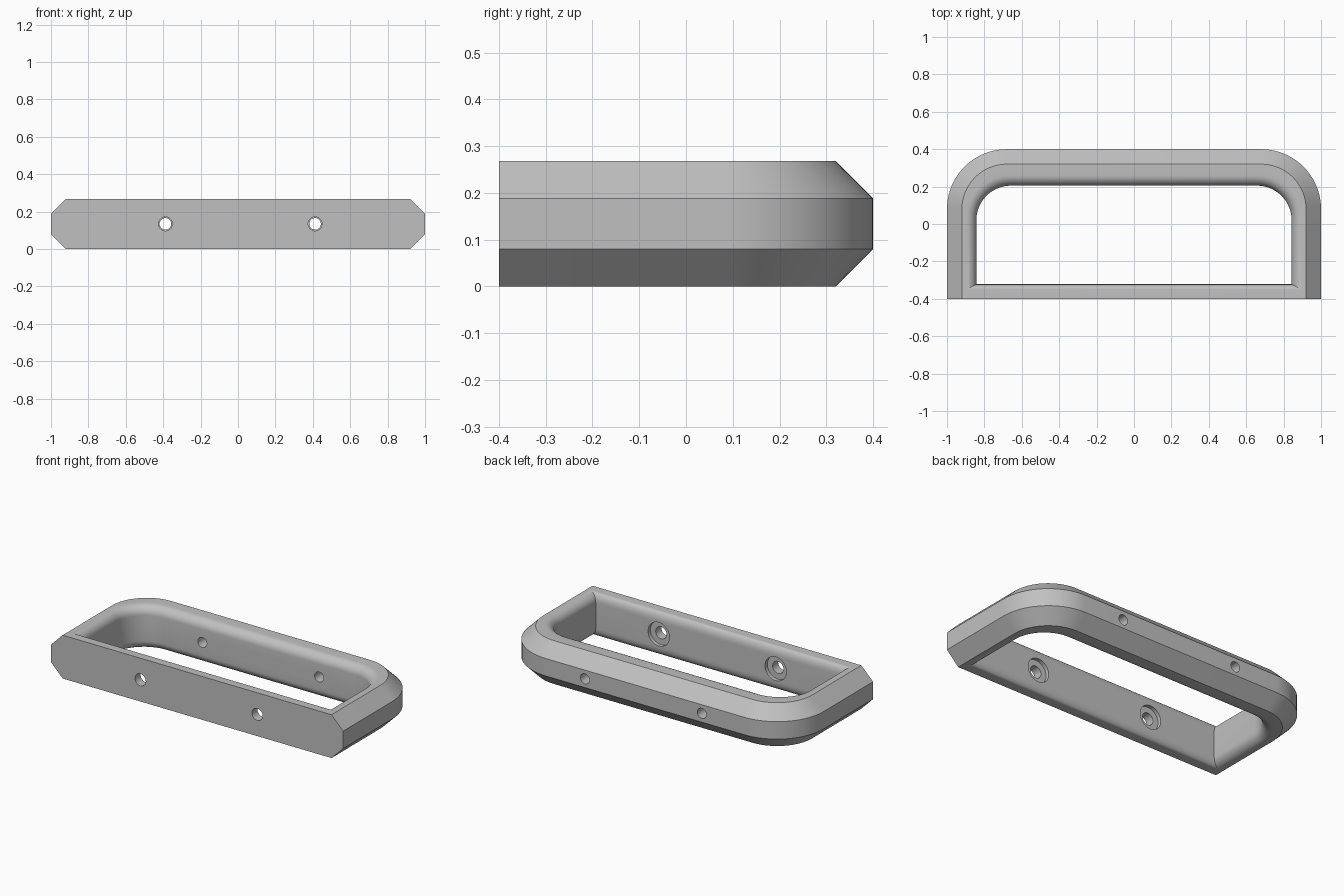
import bpy, bmesh, math
from mathutils import Matrix

HEIGHT = 0.268
CHAMFER = 0.08
FILLET = 0.055
PLATE_FILLET = 0.03
ARC_STEPS = 20

cube = bpy.data.objects.get("Cube")
if cube:
    bpy.data.objects.remove(cube, do_unlink=True)

grey = bpy.data.materials.new("plain_grey")
grey.use_nodes = True
grey.diffuse_color = (0.53, 0.53, 0.53, 1)
grey.node_tree.nodes["Principled BSDF"].inputs["Base Color"].default_value = grey.diffuse_color


def d_outline(half, front, back, radius):
    """Flat front corners, rounded back corners, counter-clockwise."""
    pts = [(-half, front), (half, front)]
    for side in (0, 1):
        cx = (half - radius) * (1 - 2 * side)
        for i in range(ARC_STEPS + 1):
            a = math.pi / 2 * (side + i / ARC_STEPS)
            pts.append((cx + radius * math.cos(a), back - radius + radius * math.sin(a)))
    return pts


def make_object(name, bm):
    bmesh.ops.recalc_face_normals(bm, faces=bm.faces)
    mesh = bpy.data.meshes.new(name)
    bm.to_mesh(mesh)
    bm.free()
    mesh.materials.append(grey)
    obj = bpy.data.objects.new(name, mesh)
    bpy.context.collection.objects.link(obj)
    return obj


def loft(name, levels):
    """Solid skinned through (z, outline) levels."""
    bm = bmesh.new()
    rings = [[bm.verts.new((x, y, z)) for x, y in outline] for z, outline in levels]
    for low, high in zip(rings, rings[1:]):
        n = len(low)
        for i in range(n):
            j = (i + 1) % n
            bm.faces.new((low[i], low[j], high[j], high[i]))
    bm.faces.new(rings[0])
    bm.faces.new(rings[-1])
    return make_object(name, bm)


def hole_cutter(name, x, radius, y0, y1):
    bm = bmesh.new()
    place = Matrix.Translation((x, (y0 + y1) / 2, HEIGHT / 2)) @ Matrix.Rotation(math.pi / 2, 4, 'X')
    bmesh.ops.create_cone(bm, cap_ends=True, segments=40, radius1=radius,
                          radius2=radius, depth=y1 - y0, matrix=place)
    return make_object(name, bm)


# Outer body with chamfered sides and back
def body(inset):
    return d_outline(1 - inset, -0.4, 0.4 - inset, 0.32 - inset)


frame = loft("handle_frame", [(0, body(CHAMFER)), (CHAMFER, body(0)),
                              (HEIGHT - CHAMFER, body(0)), (HEIGHT, body(CHAMFER))])


# Opening that flares out to round the inner edges
def opening(t):
    return d_outline(0.843 + FILLET * t, -0.322 - PLATE_FILLET * t,
                     0.205 + FILLET * t, 0.185 + FILLET * t)


levels = [(-0.05, opening(1))]
steps = 8
for i in range(steps + 1):
    a = math.pi / 2 * i / steps
    levels.append((FILLET * (1 - math.cos(a)), opening(1 - math.sin(a))))
levels += [(HEIGHT - z, outline) for z, outline in reversed(levels)]
cutters = [loft("opening_cutter", levels)]

# Screw holes, inner counterbores and access holes through the back
for x in (-0.388, 0.412):
    cutters.append(hole_cutter("screw_hole_cutter", x, 0.037, -0.5, -0.2))
    cutters.append(hole_cutter("counterbore_cutter", x, 0.073, -0.345, -0.2))
    cutters.append(hole_cutter("back_hole_cutter", x, 0.031, 0.1, 0.5))

bpy.ops.object.select_all(action='DESELECT')
bpy.context.view_layer.objects.active = frame
frame.select_set(True)
for cutter in cutters:
    cutter.hide_render = True
    mod = frame.modifiers.new("cut", 'BOOLEAN')
    mod.operation = 'DIFFERENCE'
    mod.solver = 'EXACT'
    mod.object = cutter
    bpy.ops.object.modifier_apply(modifier=mod.name)
    bpy.data.objects.remove(cutter, do_unlink=True)

bpy.ops.object.shade_smooth_by_angle(angle=math.radians(30))
